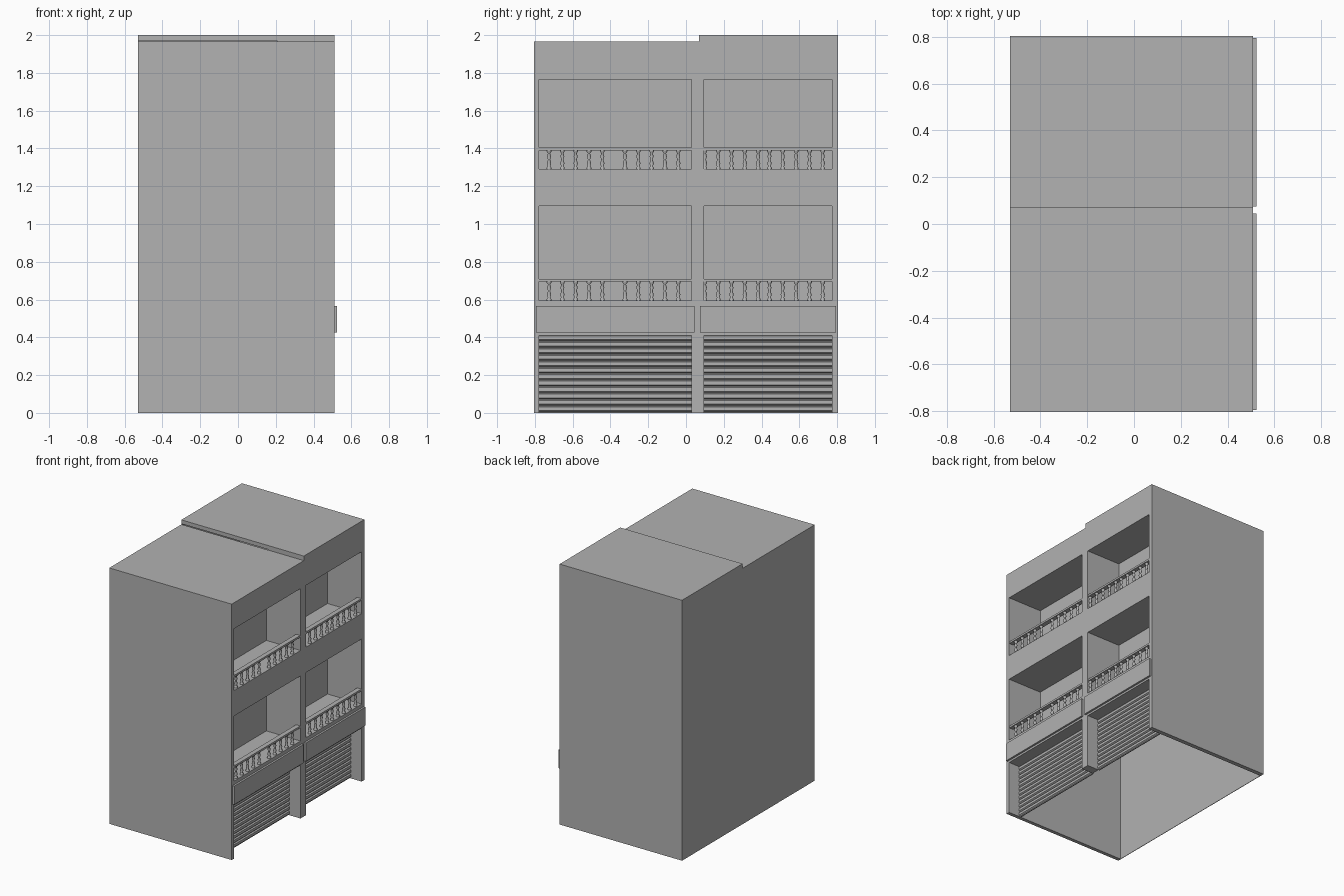
import bpy, bmesh, math
from mathutils import Matrix

cube = bpy.data.objects.get("Cube")
if cube:
    bpy.data.objects.remove(cube, do_unlink=True)

gray = bpy.data.materials.new("plain gray")
gray.use_nodes = True
gray.diffuse_color = (0.445, 0.445, 0.445, 1)
gray.node_tree.nodes["Principled BSDF"].inputs["Base Color"].default_value = gray.diffuse_color


def finish(name, bm):
    bmesh.ops.recalc_face_normals(bm, faces=bm.faces)
    mesh = bpy.data.meshes.new(name)
    bm.to_mesh(mesh)
    bm.free()
    mesh.materials.append(gray)
    obj = bpy.data.objects.new(name, mesh)
    bpy.context.collection.objects.link(obj)
    return obj


def box(name, x, y, z):
    bm = bmesh.new()
    bmesh.ops.create_cube(bm, size=1)
    for v in bm.verts:
        for i, (lo, hi) in enumerate((x, y, z)):
            v.co[i] = lo if v.co[i] < 0 else hi
    return finish(name, bm)


BACK, FRONT = -0.53, 0.51      # street facade faces +x
RECESS, DOOR = 0.22, 0.41      # depth of the balconies and shutters
HEAD = 0.41                    # top of the shop openings
FLOORS = ((0.595, 1.095), (1.29, 1.765))

# two neighbouring houses: outer extent, opening extent, height
HOUSES = {
    "near": ((-0.805, 0.07), (-0.777, 0.03), 1.965),
    "far": ((0.07, 0.805), (0.095, 0.772), 2.0),
}

# outer shell, open underneath
box("near_side_wall", (BACK, FRONT), (-0.805, -0.777), (0, 1.965))
box("far_side_wall", (BACK, FRONT), (0.772, 0.805), (0, 2.0))
box("middle_post", (DOOR, FRONT), (0.03, 0.095), (0, HEAD))
box("balcony_divider", (RECESS, FRONT), (0.03, 0.095), (HEAD, 1.9))


def shutter(name, y):
    """Rolling shutter made of repeated slats."""
    bm = bmesh.new()
    count = 12
    step = HEAD / count
    path = []
    for i in range(count):
        for dx, t in ((-0.006, 0), (-0.006, 0.2), (0.004, 0.4), (0.004, 0.85)):
            path.append((DOOR + dx, (i + t) * step))
    path.append((DOOR, HEAD))
    rows = [[bm.verts.new((px, py, pz)) for py in y] for px, pz in path]
    for a, b in zip(rows, rows[1:]):
        bm.faces.new((a[0], a[1], b[1], b[0]))
    obj = finish(name, bm)
    solid = obj.modifiers.new("thickness", "SOLIDIFY")
    solid.thickness = 0.008
    solid.offset = 0


def balusters(name, centers, base, height=0.1):
    """Row of turned balusters lathed from one profile."""
    profile = ((0.013, 0), (0.013, 0.08), (0.007, 0.14), (0.012, 0.32),
               (0.006, 0.5), (0.011, 0.68), (0.006, 0.85), (0.013, 0.93), (0.013, 1))
    bm = bmesh.new()
    sides = 10
    for cy in centers:
        rings = []
        for r, t in profile:
            rings.append([bm.verts.new((0.49 + r * math.cos(math.tau * k / sides),
                                        cy + r * math.sin(math.tau * k / sides),
                                        base + t * height)) for k in range(sides)])
        for a, b in zip(rings, rings[1:]):
            for k in range(sides):
                n = (k + 1) % sides
                bm.faces.new((a[k], a[n], b[n], b[k]))
    obj = finish(name, bm)
    for p in obj.data.polygons:
        p.use_smooth = True


for side, (outer, opening, top) in HOUSES.items():
    # back wall, roof and the horizontal facade bands
    box(side + "_back_wall", (BACK, BACK + 0.004), outer, (0, top))
    box(side + "_roof", (BACK, FRONT), outer, (top - 0.03, top))
    for i, (lo, hi) in enumerate(((HEAD, 0.595), (1.095, 1.29), (1.765, top))):
        box(f"{side}_facade_band_{i + 1}", (RECESS, FRONT), outer, (lo, hi))
    box(side + "_balcony_back_wall", (RECESS - 0.01, RECESS), outer, (HEAD, top - 0.01))

    # shop front
    shutter(side + "_shutter", opening)
    sign = (-0.795, 0.045) if side == "near" else (0.075, 0.795)
    box(side + "_sign_board", (FRONT - 0.005, 0.525), sign, (0.425, 0.567))

    # balcony railings: two groups of five balusters per floor
    starts = (-0.725, -0.323) if side == "near" else (0.10, 0.442)
    centers = [s + 0.0705 * k for s in starts for k in range(5)]
    for i, (floor, _) in enumerate(FLOORS):
        box(f"{side}_handrail_{i + 1}", (0.472, 0.508), opening,
            (floor + 0.1, floor + 0.115))
        balusters(f"{side}_balusters_{i + 1}", centers, floor)
